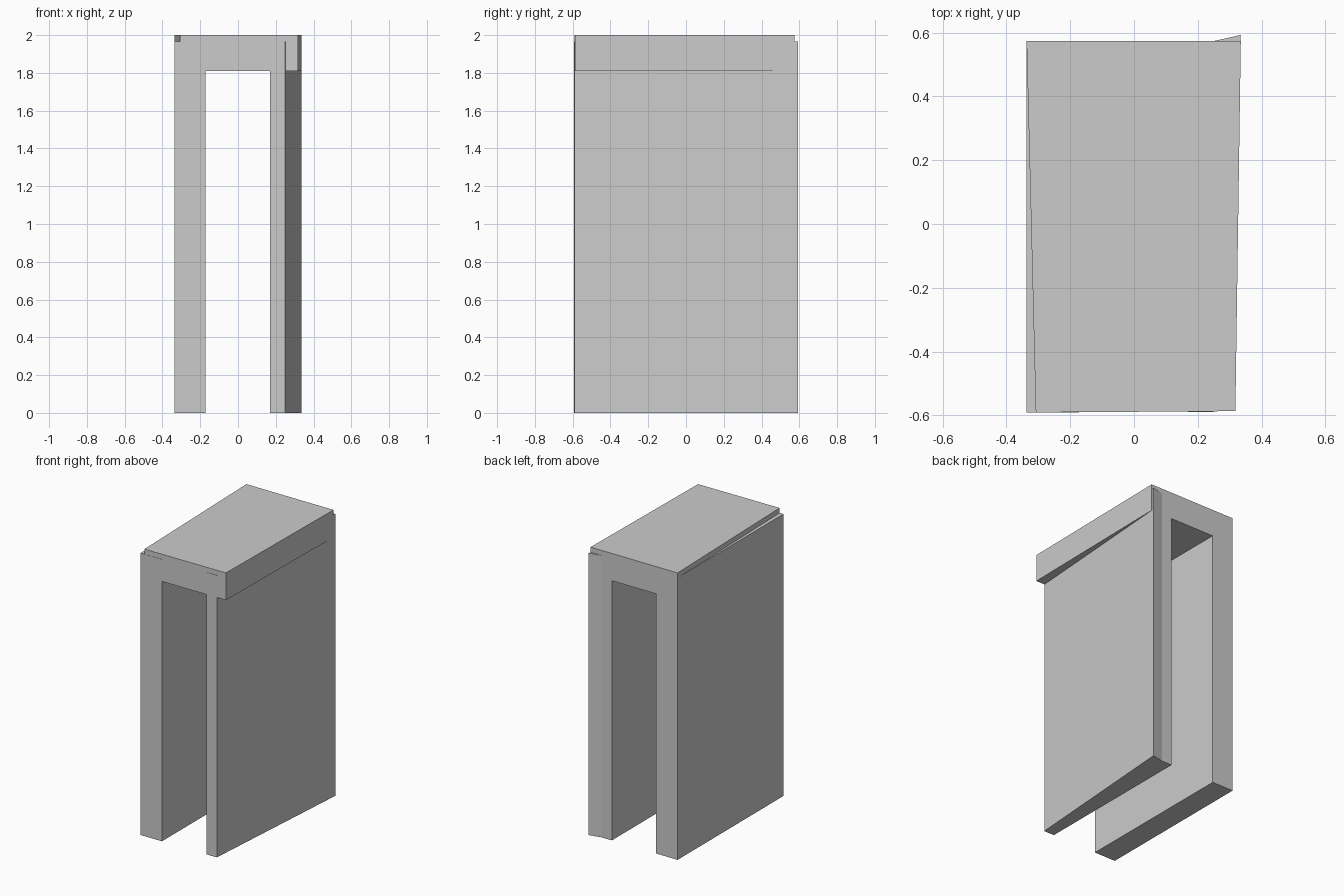
import bpy, bmesh

if "Cube" in bpy.data.objects:
    bpy.data.objects.remove(bpy.data.objects["Cube"])


def prism(name, outline, z0, z1):
    """Extrude a counter-clockwise plan outline from z0 up to z1."""
    bm = bmesh.new()
    face = bm.faces.new([bm.verts.new((x, y, z0)) for x, y in outline])
    top = bmesh.ops.extrude_face_region(bm, geom=[face])["geom"]
    bmesh.ops.translate(bm, vec=(0, 0, z1 - z0),
                        verts=[v for v in top if isinstance(v, bmesh.types.BMVert)])
    bmesh.ops.recalc_face_normals(bm, faces=bm.faces)
    mesh = bpy.data.meshes.new(name)
    bm.to_mesh(mesh)
    bm.free()
    obj = bpy.data.objects.new(name, mesh)
    bpy.context.collection.objects.link(obj)
    return obj


# Lintel slab with slightly skewed sides, spanning both walls
archway = prism("archway", [(-0.308, -0.591), (0.318, -0.587),
                            (0.335, 0.574), (-0.337, 0.574)], 1.81, 2.0)

# Left wall: straight block
left_wall = prism("left_wall", [(-0.337, -0.592), (-0.172, -0.592),
                                (-0.172, 0.574), (-0.337, 0.574)], 0, 1.965)

# Right wall: thickens to the back and flares out at the rear corner
right_wall = prism("right_wall", [(0.17, -0.59), (0.25, -0.59), (0.335, 0.593),
                                  (0.25, 0.574), (0.17, 0.574)], 0, 1.965)

# Fuse the walls into the lintel so no inner faces remain
for wall in (left_wall, right_wall):
    mod = archway.modifiers.new("join_" + wall.name, "BOOLEAN")
    mod.operation = "UNION"
    mod.solver = "EXACT"
    mod.object = wall
    wall.hide_render = True
    wall.hide_set(True)
